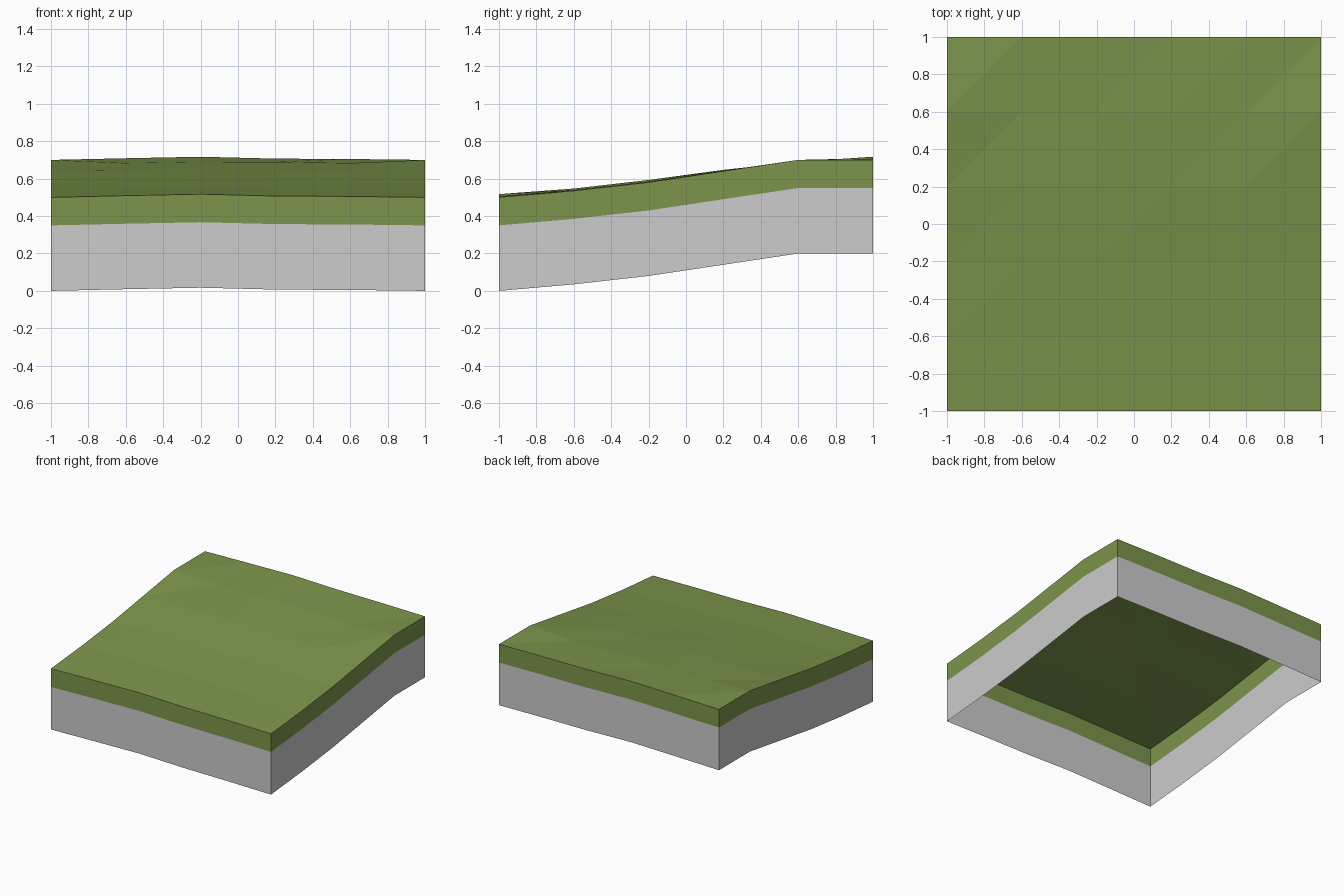
import bpy
import bmesh

cube = bpy.data.objects.get("Cube")
if cube:
    bpy.data.objects.remove(cube)

CELLS = 5
STEP = 2 / CELLS
GRASS_DEPTH = 0.15
SKIRT_DEPTH = 0.5

# Slope along y, gentle swell along x, and the swell's strength in each row
slope = [0.5, 0.535, 0.58, 0.64, 0.70, 0.70]
swell = [0, 0.009, 0.017, 0.007, 0.005, 0]
strength = [1, 0.7, 0.75, 0.4, 0, 1]
# The shoulder row dips slightly between its ends
shoulder_row = 4
dip = [0, -0.017, -0.01, -0.011, -0.017, 0]


def make_material(name, color):
    mat = bpy.data.materials.new(name)
    mat.use_nodes = True
    mat.diffuse_color = color
    mat.node_tree.nodes["Principled BSDF"].inputs["Base Color"].default_value = color
    return mat


def point(i, j, drop=0.0):
    bump = dip[i] if j == shoulder_row else swell[i] * strength[j]
    return (-1 + i * STEP, -1 + j * STEP, slope[j] + bump - drop)


def finish(bm, name, materials):
    mesh = bpy.data.meshes.new(name)
    bm.to_mesh(mesh)
    bm.free()
    for mat in materials:
        mesh.materials.append(mat)
    obj = bpy.data.objects.new(name, mesh)
    bpy.context.collection.objects.link(obj)
    return obj


grass = make_material("grass green", (0.202, 0.301, 0.072, 1))
stone = make_material("light grey", (0.604, 0.604, 0.604, 1))

# Rolling ground surface, each cell split along the same diagonal
bm = bmesh.new()
grid = [[bm.verts.new(point(i, j)) for j in range(CELLS + 1)] for i in range(CELLS + 1)]
for i in range(CELLS):
    for j in range(CELLS):
        a, b = grid[i][j], grid[i + 1][j]
        c, d = grid[i + 1][j + 1], grid[i][j + 1]
        bm.faces.new((a, b, c))
        bm.faces.new((a, c, d))
finish(bm, "ground_surface", [grass])

# Border walls, open underneath: a grass band over a grey band
n = CELLS
border = ([(k, 0) for k in range(n)] + [(n, k) for k in range(n)]
          + [(n - k, n) for k in range(n)] + [(0, n - k) for k in range(n)])
bm = bmesh.new()
rings = [[bm.verts.new(point(i, j, drop)) for i, j in border]
         for drop in (0, GRASS_DEPTH, SKIRT_DEPTH)]
for band in range(2):
    upper, lower = rings[band], rings[band + 1]
    for k in range(len(border)):
        m = (k + 1) % len(border)
        face = bm.faces.new((lower[k], lower[m], upper[m], upper[k]))
        face.material_index = band
finish(bm, "border_walls", [grass, stone])
